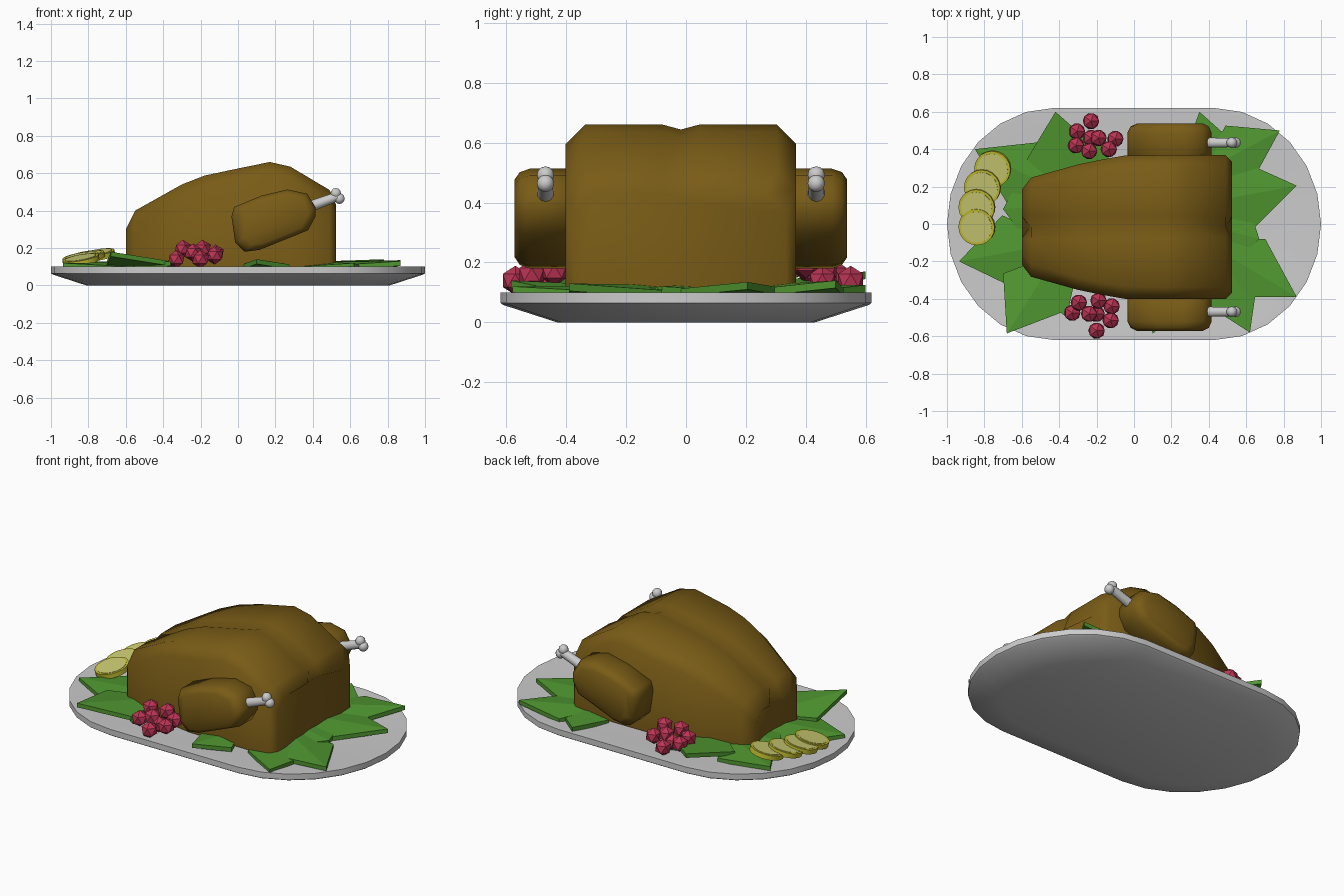
import bpy, bmesh, math
from mathutils import Vector, Matrix

if "Cube" in bpy.data.objects:
    bpy.data.objects.remove(bpy.data.objects["Cube"])

CY = -0.017  # the bird sits slightly forward of centre


def material(name, r, g, b):
    m = bpy.data.materials.new(name)
    m.diffuse_color = (r, g, b, 1)
    m.use_nodes = True
    m.node_tree.nodes["Principled BSDF"].inputs["Base Color"].default_value = m.diffuse_color
    return m


SKIN = material("roast_skin", 0.19, 0.105, 0.008)
GREEN = material("leaf_green", 0.08, 0.31, 0.03)
RED = material("berry_red", 0.5, 0.035, 0.09)
RIND = material("lemon_rind", 0.55, 0.52, 0.03)
FLESH = material("lemon_flesh", 0.6, 0.6, 0.17)


def finish(bm, name, mat=None, smooth=None):
    bmesh.ops.recalc_face_normals(bm, faces=bm.faces)
    me = bpy.data.meshes.new(name)
    bm.to_mesh(me)
    bm.free()
    ob = bpy.data.objects.new(name, me)
    bpy.context.collection.objects.link(ob)
    if mat:
        me.materials.append(mat)
    if smooth:
        bpy.ops.object.select_all(action='DESELECT')
        ob.select_set(True)
        bpy.context.view_layer.objects.active = ob
        bpy.ops.object.shade_smooth_by_angle(angle=math.radians(smooth))
    return ob


def loft(rings, name, mat=None, smooth=None):
    bm = bmesh.new()
    rows = [[bm.verts.new(p) for p in r] for r in rings]
    n = len(rows[0])
    for a, b in zip(rows, rows[1:]):
        for i in range(n):
            j = (i + 1) % n
            bm.faces.new((a[i], a[j], b[j], b[i]))
    bm.faces.new(rows[0])
    bm.faces.new(rows[-1])
    return finish(bm, name, mat, smooth)


# Platter: stadium with elliptical ends, shallow dish on top
def oval(inset, z):
    pts = []
    for side in (1, -1):
        for k in range(13):
            a = math.radians(-90 + 15 * k)
            pts.append((side * (0.43 + (0.57 - inset) * math.cos(a)),
                        side * (0.62 - inset) * math.sin(a), z))
    return pts


loft([oval(0.19, 0), oval(0.01, 0.058), oval(0, 0.065), oval(0, 0.1),
      oval(0.03, 0.1), oval(0.14, 0.088)], "platter", None, 30)

# Roast body: cross-sections along x (x, half width, top height)
sections = [(-0.6, 0.2, 0.30), (-0.55, 0.265, 0.40), (-0.3, 0.335, 0.54),
            (-0.18, 0.36, 0.587), (-0.05, 0.383, 0.615), (0.17, 0.385, 0.66),
            (0.28, 0.385, 0.635), (0.49, 0.385, 0.51), (0.525, 0.35, 0.43)]
rings = []
for i, (x, w, t) in enumerate(sections):
    dx = 0.04 if i == 0 else -0.03 if i == len(sections) - 1 else 0
    half = [(w, 0.1), (w, t - 0.065), (w - 0.065, t), (0.06, t)]
    ring = [(x, CY + y, z) for y, z in half]
    ring.append((x + dx, CY, t - 0.016))
    ring += [(x, CY - y, z) for y, z in reversed(half)]
    ring.append((x + dx, CY, 0.1))
    rings.append(ring)
loft(rings, "roast_body", SKIN, 50)

# Drumsticks: chamfered rounded outline with a bone
outline = [(-.035, .37), (-.02, .42), (.125, .48), (.265, .513), (.37, .49), (.415, .415),
           (.415, .37), (.375, .295), (.115, .19), (.035, .18), (-.015, .23)]
layers = [(0.34, 0.8), (0.38, 1.0), (0.505, 1.0), (0.538, 0.93), (0.555, 0.78)]
for side, tag in ((-1, "front"), (1, "back")):
    loft([[(0.2 + (x - 0.2) * s, CY + side * y, 0.35 + (z - 0.35) * s) for x, z in outline]
          for y, s in layers], tag + "_drumstick", SKIN, 50)
    bm = bmesh.new()
    y = CY + side * 0.452
    a, b = Vector((0.38, y, 0.42)), Vector((0.53, y, 0.475))
    rot = (b - a).to_track_quat('Z', 'Y').to_matrix().to_4x4()
    bmesh.ops.create_cone(bm, cap_ends=True, segments=10, radius1=0.029, radius2=0.025,
                          depth=(b - a).length, matrix=Matrix.Translation((a + b) / 2) @ rot)
    for kx, kz in ((0.523, 0.492), (0.543, 0.464)):
        bmesh.ops.create_uvsphere(bm, u_segments=10, v_segments=6, radius=0.029,
                                  matrix=Matrix.Translation((kx, y, kz)))
    finish(bm, tag + "_bone", None, 50)


# Leaves: folded kites, base under the bird (tip x, y, z, base x, y, half width)
def leaf(i, tx, ty, tz, bx, by, w):
    bm = bmesh.new()
    tip, base = Vector((tx, ty, tz)), Vector((bx, by, 0.125))
    d = tip - base
    side = Vector((-d.y, d.x, 0)).normalized() * w
    mid = base + d * 0.5
    pts = [base, mid + side - Vector((0, 0, 0.02)), tip, mid - side - Vector((0, 0, 0.02))]
    top = [bm.verts.new(p) for p in pts]
    low = [bm.verts.new((p.x, p.y, p.z - 0.025)) for p in pts]
    for q in (top, low[::-1]):
        bm.faces.new((q[0], q[1], q[2]))
        bm.faces.new((q[0], q[2], q[3]))
    for k in range(4):
        m = (k + 1) % 4
        bm.faces.new((top[k], low[k], low[m], top[m]))
    finish(bm, "leaf_%d" % i, GREEN)


leaves = [(.78, .50, .14, .35, .27, .16), (.87, .205, .135, .3, .1, .2),
          (.87, -.39, .13, .35, -.08, .18), (.62, -.58, .12, .4, -.1, .17),
          (.67, -.08, .12, .35, 0, .26), (.35, .6, .125, .45, .2, .14),
          (.1, -.585, .14, .2, -.25, .13), (-.935, -.2, .12, -.4, -.1, .2),
          (-.68, -.585, .18, -.4, -.15, .19), (-.42, .6, .17, -.35, .15, .19),
          (-.85, .4, .13, -.35, .15, .18), (-.36, -.5, .13, -.5, -.1, .13),
          (-.2, .5, .125, -.3, .15, .15), (-.7, .08, .12, -.4, .1, .24)]
for i, args in enumerate(leaves):
    leaf(i, *args)

# Berries: two clusters, the second turned half round
berries = [(-.295, -.42, .195), (-.19, -.41, .195), (-.12, -.44, .17), (-.33, -.475, .14),
           (-.24, -.48, .175), (-.125, -.515, .16), (-.2, -.57, .14), (-.2, -.48, .14)]
for tag in ("front", "back"):
    bm = bmesh.new()
    for x, y, z in berries:
        if tag == "back":
            x, y = -0.43 - x, -0.02 - y
        bmesh.ops.create_icosphere(bm, subdivisions=1, radius=0.049,
                                   matrix=Matrix.Translation((x, y, z)))
    finish(bm, tag + "_berries", RED)

# Lemon slices: tilted rind disc with a lighter core
for i, (x, y, z) in enumerate([(-.755, .295, .162), (-.81, .195, .153),
                               (-.84, .09, .145), (-.84, -.015, .135)]):
    tilt = Matrix.Translation((x, y, z)) @ Matrix.Rotation(math.radians(-10), 4, 'Y') \
        @ Matrix.Rotation(math.radians(10), 4, 'X')
    for name, r, h, mat in (("lemon_rind", .098, .028, RIND), ("lemon_flesh", .084, .032, FLESH)):
        bm = bmesh.new()
        bmesh.ops.create_cone(bm, cap_ends=True, segments=20, radius1=r, radius2=r,
                              depth=h, matrix=tilt)
        finish(bm, "%s_%d" % (name, i), mat, 30)
